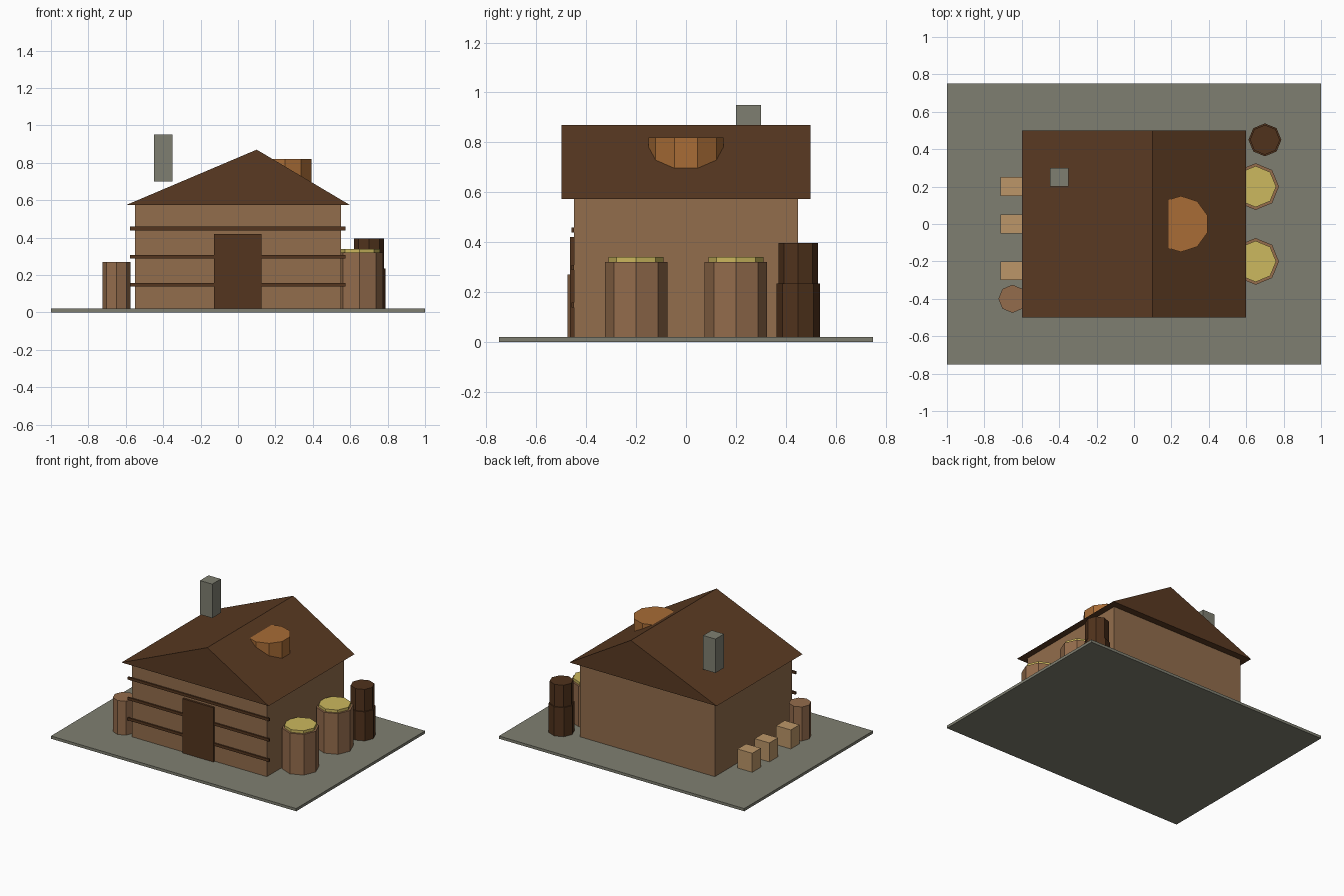
import bpy
import bmesh

default = bpy.data.objects.get("Cube")
if default:
    bpy.data.objects.remove(default, do_unlink=True)


def material(name, rgb):
    """Flat material from 0-255 display values."""
    lin = [((c / 255 + 0.055) / 1.055) ** 2.4 for c in rgb] + [1.0]
    m = bpy.data.materials.new(name)
    m.use_nodes = True
    m.diffuse_color = lin
    m.node_tree.nodes["Principled BSDF"].inputs["Base Color"].default_value = lin
    return m


stone = material("grey stone", (127, 127, 113))
wall_wood = material("wall wood", (146, 109, 76))
roof_wood = material("dark roof wood", (90, 58, 34))
trim_wood = material("dark trim wood", (84, 53, 30))
cask_wood = material("cask wood", (148, 108, 76))
stack_wood = material("deep brown wood", (80, 50, 28))
copper = material("orange wood", (168, 108, 54))
straw = material("straw yellow", (204, 184, 94))
crate_wood = material("pale crate wood", (188, 150, 104))


def finish(bm, name, mat):
    bmesh.ops.recalc_face_normals(bm, faces=bm.faces)
    mesh = bpy.data.meshes.new(name)
    bm.to_mesh(mesh)
    bm.free()
    mesh.materials.append(mat)
    ob = bpy.data.objects.new(name, mesh)
    bpy.context.collection.objects.link(ob)
    return ob


def prism(name, mat, profile, y0, y1):
    """Extrude an x-z outline along y."""
    bm = bmesh.new()
    face = bm.faces.new([bm.verts.new((x, y0, z)) for x, z in profile])
    ext = bmesh.ops.extrude_face_region(bm, geom=[face])
    moved = [v for v in ext["geom"] if isinstance(v, bmesh.types.BMVert)]
    bmesh.ops.translate(bm, verts=moved, vec=(0, y1 - y0, 0))
    return finish(bm, name, mat)


def box(name, mat, x, y, z):
    """Box from (min, max) ranges."""
    outline = [(x[0], z[0]), (x[1], z[0]), (x[1], z[1]), (x[0], z[1])]
    return prism(name, mat, outline, *y)


def drum(name, mat, x, y, radius, z, sides=8):
    """Upright faceted cylinder with a vertex facing +y."""
    bm = bmesh.new()
    bmesh.ops.create_cone(bm, cap_ends=True, segments=sides,
                          radius1=radius, radius2=radius, depth=z[1] - z[0])
    bmesh.ops.translate(bm, verts=bm.verts, vec=(x, y, sum(z) / 2))
    return finish(bm, name, mat)


FLOOR = 0.02
EAVE = 0.573

# Ground slab and house shell
box("ground_slab", stone, (-1, 1), (-0.75, 0.75), (0, FLOOR))
box("house_walls", wall_wood, (-0.55, 0.55), (-0.45, 0.45), (FLOOR, EAVE))
prism("roof", roof_wood, [(-0.6, EAVE), (0.6, EAVE), (0.1, 0.87)], -0.5, 0.5)

# Chimney and round roof vent
box("chimney", stone, (-0.45, -0.35), (0.2, 0.3), (0.7, 0.95))
drum("roof_vent", copper, 0.25, 0, 0.15, (0.62, 0.82), sides=10)

# Door and horizontal beams on the front wall
box("front_door", trim_wood, (-0.127, 0.125), (-0.465, -0.45), (FLOOR, 0.42))
for i in range(3):
    z = 0.148 + i * 0.15
    box(f"front_beam_{i + 1}", trim_wood, (-0.577, 0.575),
        (-0.46, -0.449), (z - 0.01, z + 0.01))

# Large casks with straw lids
for side, y in (("front", -0.2), ("back", 0.2)):
    drum(f"{side}_cask", cask_wood, 0.65, y, 0.125, (FLOOR, 0.32))
    drum(f"{side}_cask_lid", straw, 0.65, y, 0.11, (0.32, 0.34))

# Stacked dark barrel
drum("stack_lower", stack_wood, 0.7, 0.45, 0.088, (FLOOR, 0.234))
drum("stack_upper", stack_wood, 0.7, 0.45, 0.08, (0.234, 0.396))

# Small barrel and crates along the right wall
drum("small_barrel", cask_wood, -0.65, -0.4, 0.075, (FLOOR, 0.27))
for i, y in enumerate((-0.25, 0.0, 0.2)):
    box(f"crate_{i + 1}", crate_wood, (-0.715, -0.595),
        (y - 0.05, y + 0.05), (FLOOR, 0.16))
